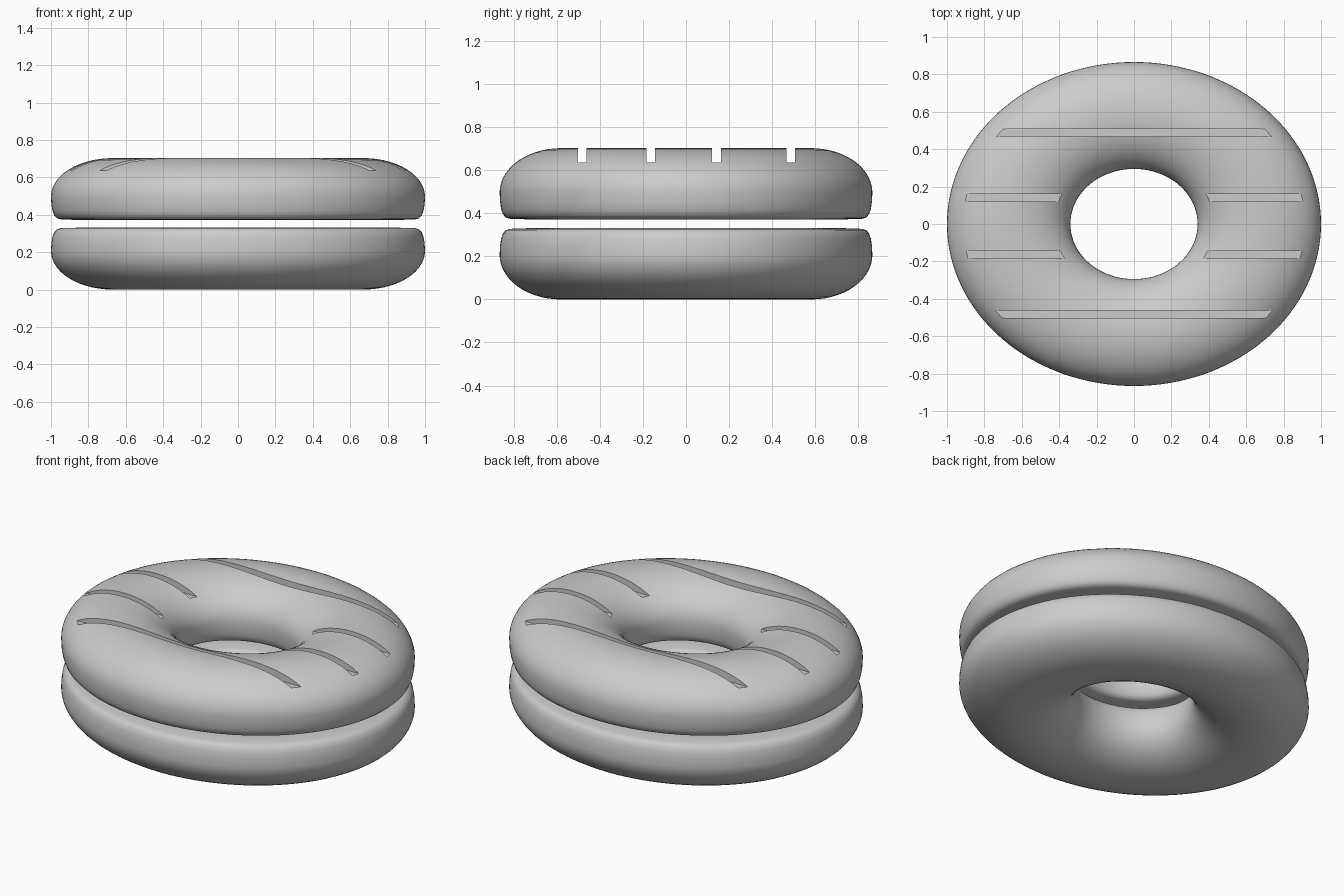
import bpy, bmesh, math

if "Cube" in bpy.data.objects:
    bpy.data.objects.remove(bpy.data.objects["Cube"])

TOTAL = 0.703          # overall height
MID, HALF = 0.67, 0.33 # ring centre radius and half width
Y_SCALE = 0.866        # oval ratio
SEGS = 128


def ring_profile():
    # outer half of the section (u = -1..1 across the ring, z), domed top to flat underside
    half = [(math.sin(a), 0.497 + (TOTAL - 0.497) * math.cos(a))
            for a in (math.pi / 2 * i / 14 for i in range(15))]
    half += [(0.993, 0.455), (0.975, 0.42), (0.945, 0.395), (0.90, 0.381),
             (0.84, 0.375), (0.55, 0.372)]
    inner = [(-u, z) for u, z in reversed(half[1:])]
    return half + inner


def bun_half(name, flip):
    bm = bmesh.new()
    rings = []
    for i in range(SEGS):
        t = 2 * math.pi * i / SEGS
        loop = []
        for u, z in ring_profile():
            r = MID + HALF * u
            loop.append(bm.verts.new((r * math.cos(t), r * math.sin(t) * Y_SCALE,
                                      TOTAL - z if flip else z)))
        rings.append(loop)
    n = len(rings[0])
    for i in range(SEGS):
        a, b = rings[i], rings[(i + 1) % SEGS]
        for j in range(n):
            k = (j + 1) % n
            bm.faces.new((a[j], a[k], b[k], b[j]))
    bmesh.ops.recalc_face_normals(bm, faces=bm.faces)
    me = bpy.data.meshes.new(name)
    bm.to_mesh(me)
    bm.free()
    ob = bpy.data.objects.new(name, me)
    bpy.context.collection.objects.link(ob)
    return ob


def smooth(ob):
    bpy.ops.object.select_all(action='DESELECT')
    ob.select_set(True)
    bpy.context.view_layer.objects.active = ob
    bpy.ops.object.shade_smooth_by_angle(angle=math.radians(35))


# two halves of the split ring
bottom = bun_half("bottom_half", True)
top = bun_half("top_half", False)

# straight grooves cut across the top
bm = bmesh.new()
for y in (-0.482, -0.164, 0.141, 0.487):
    geo = bmesh.ops.create_cube(bm, size=1)
    bmesh.ops.scale(bm, vec=(2.4, 0.041, 0.2), verts=geo["verts"])
    bmesh.ops.translate(bm, vec=(0, y, 0.636 + 0.1), verts=geo["verts"])
me = bpy.data.meshes.new("groove_cutter")
bm.to_mesh(me)
bm.free()
cutter = bpy.data.objects.new("groove_cutter", me)
bpy.context.collection.objects.link(cutter)

mod = top.modifiers.new("grooves", 'BOOLEAN')
mod.operation = 'DIFFERENCE'
mod.solver = 'EXACT'
mod.object = cutter
bpy.context.view_layer.objects.active = top
bpy.ops.object.modifier_apply(modifier=mod.name)
bpy.data.objects.remove(cutter)

for ob in (bottom, top):
    smooth(ob)
